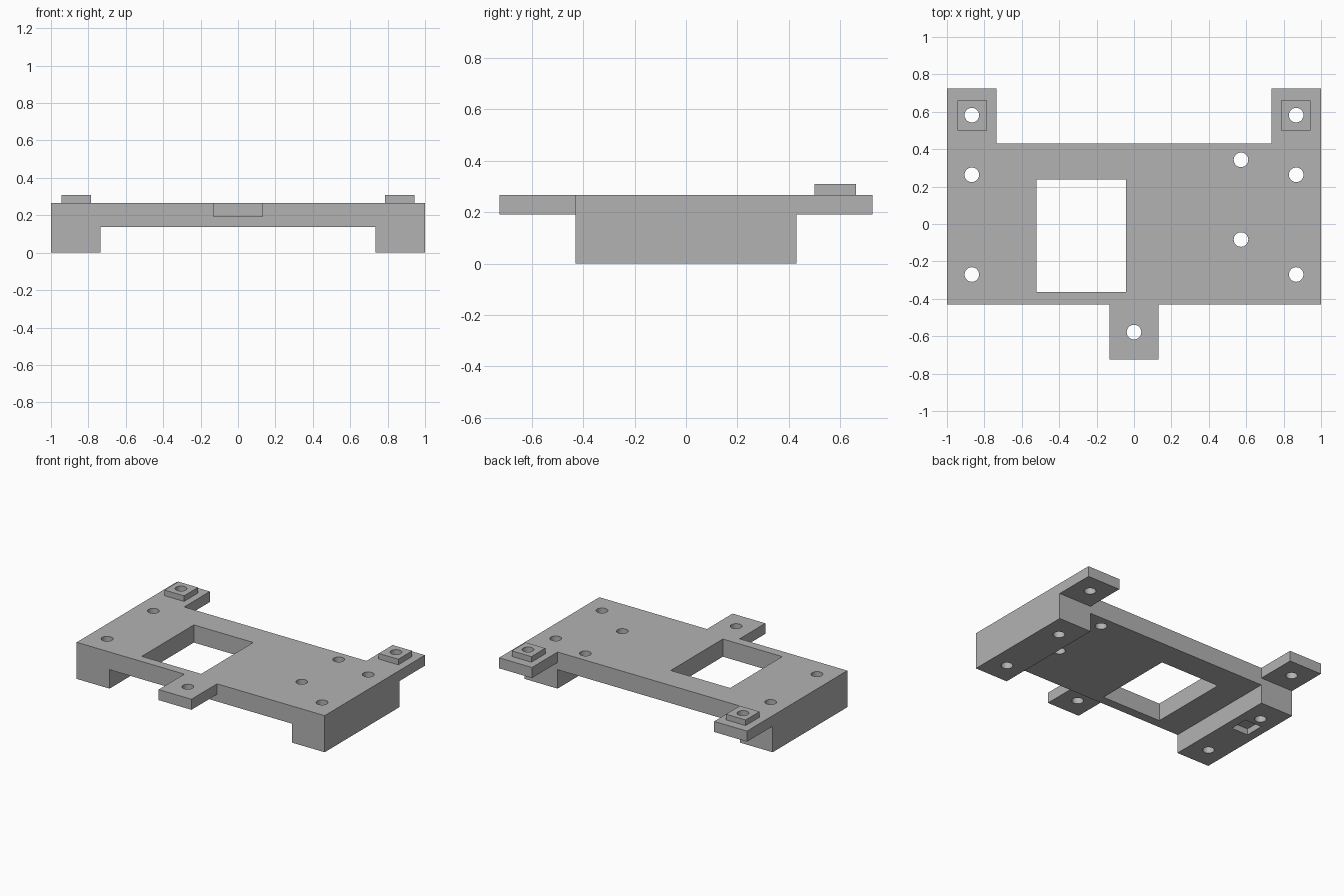
import bpy
import bmesh
from mathutils import Matrix, Vector

cube = bpy.data.objects.get("Cube")
if cube:
    bpy.data.objects.remove(cube, do_unlink=True)

TOP, TAB_Z, PLATE_Z = 0.267, 0.19, 0.138
HALF_Y, END_Y = 0.43, 0.725
LEG_X = 0.735
HOLE_R = 0.039

grey = bpy.data.materials.new("plain grey")
grey.use_nodes = True
colour = (0.45, 0.45, 0.45, 1)
grey.diffuse_color = colour
grey.node_tree.nodes["Principled BSDF"].inputs["Base Color"].default_value = colour


def make_object(name, bm):
    bmesh.ops.recalc_face_normals(bm, faces=bm.faces)
    mesh = bpy.data.meshes.new(name)
    bm.to_mesh(mesh)
    bm.free()
    mesh.materials.append(grey)
    obj = bpy.data.objects.new(name, mesh)
    bpy.context.collection.objects.link(obj)
    return obj


def add_box(bm, x, y, z):
    centre = Vector((sum(x) / 2, sum(y) / 2, sum(z) / 2))
    size = (x[1] - x[0], y[1] - y[0], z[1] - z[0])
    bmesh.ops.create_cube(bm, size=1, matrix=Matrix.Translation(centre) @ Matrix.Diagonal((*size, 1)))


def box(name, x, y, z):
    bm = bmesh.new()
    add_box(bm, x, y, z)
    return make_object(name, bm)


def combine(target, other, operation):
    mod = target.modifiers.new(other.name, 'BOOLEAN')
    mod.operation = operation
    mod.solver = 'EXACT'
    mod.object = other
    bpy.context.view_layer.objects.active = target
    bpy.ops.object.modifier_apply(modifier=mod.name)
    bpy.data.objects.remove(other, do_unlink=True)


# Bridge plate with two legs: one profile extruded front to back
bm = bmesh.new()
profile = [(-1, 0), (-LEG_X, 0), (-LEG_X, PLATE_Z), (LEG_X, PLATE_Z),
           (LEG_X, 0), (1, 0), (1, TOP), (-1, TOP)]
face = bm.faces.new([bm.verts.new((x, -HALF_Y, z)) for x, z in profile])
new = bmesh.ops.extrude_face_region(bm, geom=[face])["geom"]
bmesh.ops.translate(bm, vec=(0, 2 * HALF_Y, 0),
                    verts=[v for v in new if isinstance(v, bmesh.types.BMVert)])
body = make_object("mounting_bracket", bm)

# Front tab, and rear tabs with their raised pads
combine(body, box("front_tab", (-0.132, 0.132), (-END_Y, -0.3), (TAB_Z, TOP)), 'UNION')
for side in (-1, 1):
    tab_x = sorted((side * LEG_X, side))
    pad_x = sorted((side * 0.785, side * 0.943))
    combine(body, box("rear_tab", tab_x, (0.3, END_Y), (TAB_Z, TOP)), 'UNION')
    combine(body, box("rear_pad", pad_x, (0.5, 0.66), (0.22, 0.308)), 'UNION')

# Screw holes, rectangular window and pocket under the right leg
holes = [(0, -0.578), (0.572, 0.343), (0.572, -0.083)]
holes += [(s * 0.867, y) for s in (-1, 1) for y in (0.582, 0.263, -0.27)]
bm = bmesh.new()
for x, y in holes:
    bmesh.ops.create_cone(bm, cap_ends=True, segments=32, radius1=HOLE_R, radius2=HOLE_R,
                          depth=1, matrix=Matrix.Translation((x, y, 0.2)))
add_box(bm, (-0.522, -0.043), (-0.363, 0.237), (-0.2, 0.5))
add_box(bm, (-0.935, -0.8), (0.05, 0.19), (-0.1, 0.045))
cutter = make_object("cutters", bm)
cutter.hide_render = True
combine(body, cutter, 'DIFFERENCE')

# Smooth hole walls, crisp edges elsewhere
bpy.ops.object.select_all(action='DESELECT')
body.select_set(True)
bpy.context.view_layer.objects.active = body
bpy.ops.object.shade_smooth_by_angle(angle=0.52)
